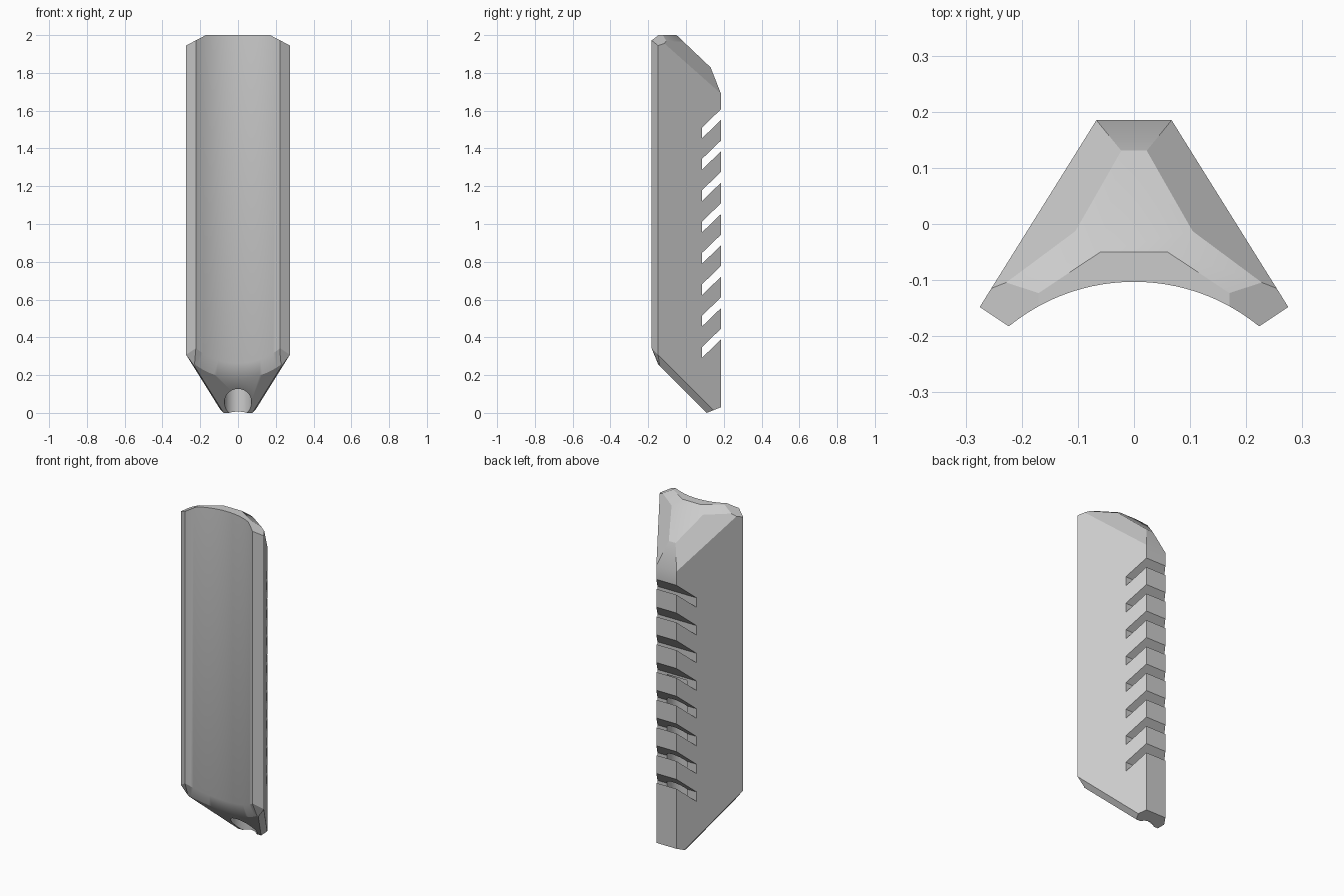
import bpy, bmesh, math
from mathutils import Vector

cube = bpy.data.objects.get("Cube")
if cube:
    bpy.data.objects.remove(cube, do_unlink=True)

grey = bpy.data.materials.new("plain grey")
grey.use_nodes = True
COLOUR = (0.6, 0.6, 0.6, 1)
grey.diffuse_color = COLOUR
grey.node_tree.nodes["Principled BSDF"].inputs["Base Color"].default_value = COLOUR


def make_object(name, bm):
    bmesh.ops.recalc_face_normals(bm, faces=bm.faces)
    mesh = bpy.data.meshes.new(name)
    bm.to_mesh(mesh)
    bm.free()
    mesh.materials.append(grey)
    obj = bpy.data.objects.new(name, mesh)
    bpy.context.collection.objects.link(obj)
    return obj


def extrude(bm, points, offset):
    face = bm.faces.new([bm.verts.new(p) for p in points])
    result = bmesh.ops.extrude_face_region(bm, geom=[face], use_keep_orig=True)
    moved = [g for g in result["geom"] if isinstance(g, bmesh.types.BMVert)]
    bmesh.ops.translate(bm, verts=moved, vec=offset)
    return face


def slice_off(bm, point, normal):
    """Remove everything on the normal's side of a plane and cap the cut."""
    bmesh.ops.bisect_plane(bm, geom=bm.verts[:] + bm.edges[:] + bm.faces[:], dist=1e-5,
                           plane_co=point, plane_no=Vector(normal).normalized(),
                           clear_outer=True)
    bmesh.ops.holes_fill(bm, edges=[e for e in bm.edges if e.is_boundary], sides=0)


# Body outline: narrow flat back, slanted sides, concave front
RADIUS, ARC_Y, STEPS = 0.353, -0.456, 32
half = math.asin(0.223 / RADIUS)
outline = [(0.067, 0.185), (-0.067, 0.185), (-0.275, -0.148)]
for i in range(STEPS + 1):
    a = half * (2 * i / STEPS - 1)
    outline.append((RADIUS * math.sin(a), ARC_Y + RADIUS * math.cos(a)))
outline.append((0.275, -0.148))

bm = bmesh.new()
bottom = extrude(bm, [(x, y, 0) for x, y in outline], (0, 0, 2))
bmesh.ops.recalc_face_normals(bm, faces=bm.faces)

# Sloping base with a bevelled rim
bmesh.ops.inset_individual(bm, faces=[bottom], thickness=0.032, use_even_offset=True)
inner = set(bottom.verts)
for v in bm.verts:
    if v.co.z < 1:
        v.co.z = (0.11 if v in inner else 0.16) - v.co.y
slice_off(bm, (0, 0.11, 0), (0, 0.4, -1))

# Chamfered top: back slopes, then mirrored flanks, arms and corners
slice_off(bm, (0, -0.05, 2), (0, 0.95, 1))
slice_off(bm, (0, 0.185, 1.69), (0, 0.14, 0.055))
for s in (1, -1):
    slice_off(bm, (s * 0.067, 0.185, 1.69), (s * 1.29, 1.8, 1.12))
    slice_off(bm, (s * 0.06, -0.05, 2), (s * 0.352, 0.53, 1))
    slice_off(bm, (s * 0.17, 0, 2), (s * 0.524, 0, 1))
body = make_object("body", bm)

# Slanted slots across the back edge
bm = bmesh.new()
for i in range(8):
    z = 0.292 + i * 0.166
    profile = [(0.085, z), (0.085, z + 0.057), (0.285, z + 0.25), (0.285, z + 0.193)]
    extrude(bm, [(-0.4, y, h) for y, h in profile], (0.8, 0, 0))
slots = make_object("slot_cutter", bm)

# Blind bore rising from the base
bm = bmesh.new()
bmesh.ops.create_cone(bm, cap_ends=True, segments=48, radius1=0.072, radius2=0.072, depth=1.2)
bmesh.ops.translate(bm, verts=bm.verts, vec=(0, 0.055, 0.4))
bore = make_object("bore_cutter", bm)

bpy.context.view_layer.objects.active = body
body.select_set(True)
for cutter in (slots, bore):
    cutter.hide_render = True
    mod = body.modifiers.new(cutter.name, 'BOOLEAN')
    mod.operation, mod.solver, mod.object = 'DIFFERENCE', 'EXACT', cutter
    bpy.ops.object.modifier_apply(modifier=mod.name)
    bpy.data.objects.remove(cutter, do_unlink=True)

bpy.ops.object.shade_smooth_by_angle(angle=math.radians(25))
